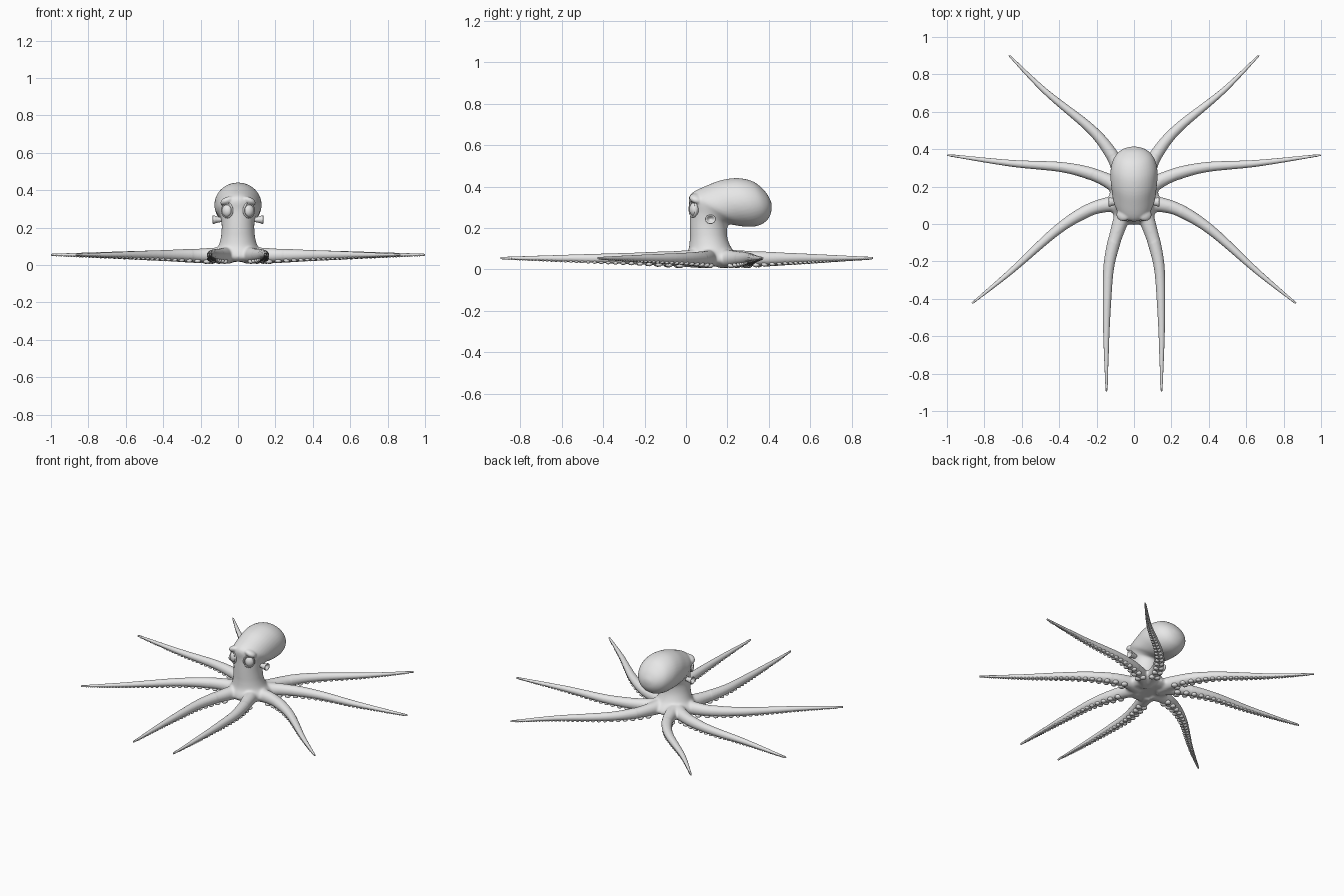
import bpy, bmesh, math
from mathutils import Vector, Matrix

if "Cube" in bpy.data.objects:
    bpy.data.objects.remove(bpy.data.objects["Cube"])

skin = bpy.data.materials.new("grey_skin")
skin.diffuse_color = (0.8, 0.8, 0.8, 1)
skin.use_nodes = True
skin.node_tree.nodes["Principled BSDF"].inputs["Base Color"].default_value = skin.diffuse_color


def spline(points, steps):
    """Catmull-Rom samples through points of any dimension."""
    p = [points[0]] + list(points) + [points[-1]]
    out = []
    for i in range(1, len(p) - 2):
        for s in range(steps):
            t = s / steps
            out.append([0.5 * (2 * b + (c - a) * t + (2 * a - 5 * b + 4 * c - d) * t * t
                               + (3 * b - a - 3 * c + d) * t ** 3)
                        for a, b, c, d in zip(p[i - 1], p[i], p[i + 1], p[i + 2])])
    out.append(list(points[-1]))
    return out


def loft(bm, rings):
    """Closed skin over a row of rings."""
    rows = [[bm.verts.new(c) for c in ring] for ring in rings]
    n = len(rows[0])
    for a, b in zip(rows, rows[1:]):
        for i in range(n):
            bm.faces.new((a[i], a[(i + 1) % n], b[(i + 1) % n], b[i]))
    bm.faces.new(rows[0][::-1])
    bm.faces.new(rows[-1])


def ball(bm, centre, size, tilt=(0, 0, 0), segments=24):
    m = Matrix.Translation(centre)
    for angle, axis in zip(tilt, "XYZ"):
        m = m @ Matrix.Rotation(math.radians(angle), 4, axis)
    m = m @ Matrix.Diagonal((*size, 1))
    bmesh.ops.create_uvsphere(bm, u_segments=segments, v_segments=segments // 2,
                              radius=1, matrix=m)


def finish(bm, name):
    bmesh.ops.recalc_face_normals(bm, faces=bm.faces)
    for f in bm.faces:
        f.smooth = True
    me = bpy.data.meshes.new(name)
    bm.to_mesh(me)
    bm.free()
    me.materials.append(skin)
    ob = bpy.data.objects.new(name, me)
    bpy.context.collection.objects.link(ob)
    return ob


TAU = 2 * math.pi

# Head and mantle sections: front y, z, back y, z, half width
sections = [
    (0.02, 0.018, 0.23, 0.018, 0.11), (-0.005, 0.04, 0.265, 0.04, 0.135),
    (0.0, 0.07, 0.25, 0.07, 0.13), (0.013, 0.10, 0.222, 0.10, 0.106),
    (0.018, 0.15, 0.202, 0.145, 0.092), (0.018, 0.22, 0.198, 0.19, 0.087),
    (0.018, 0.29, 0.207, 0.216, 0.092), (0.014, 0.345, 0.235, 0.214, 0.102),
    (0.035, 0.374, 0.265, 0.209, 0.114), (0.10, 0.405, 0.30, 0.206, 0.121),
    (0.17, 0.431, 0.335, 0.208, 0.126), (0.25, 0.441, 0.365, 0.218, 0.122),
    (0.325, 0.424, 0.392, 0.238, 0.102), (0.378, 0.381, 0.409, 0.268, 0.067),
    (0.405, 0.34, 0.414, 0.30, 0.027), (0.413, 0.318, 0.413, 0.314, 0.003)]
bm = bmesh.new()
rings = []
for fy, fz, by, bz, w in spline(sections, 4):
    c = Vector((0, (fy + by) / 2, (fz + bz) / 2))
    h = Vector((0, (fy - by) / 2, (fz - bz) / 2))
    rings.append([c + h * math.cos(a) + Vector((w * math.sin(a), 0, 0))
                  for a in (TAU * i / 40 for i in range(40))])
loft(bm, rings)

# Brow ridges over the eyes
for s in (-1, 1):
    ball(bm, (s * 0.055, 0.052, 0.342), (0.042, 0.038, 0.022), (-15, s * 20, 0))

# Arms: ground paths for one side, radius by fraction of length
paths = [
    [(0.05, 0.08), (0.08, -0.01), (0.113, -0.12), (0.136, -0.24),
     (0.144, -0.40), (0.148, -0.61), (0.147, -0.895)],
    [(0.05, 0.10), (0.13, 0.105), (0.25, 0.07), (0.417, -0.037),
     (0.66, -0.255), (0.867, -0.425)],
    [(0.05, 0.16), (0.12, 0.22), (0.235, 0.27), (0.395, 0.305),
     (0.66, 0.325), (1.0, 0.369)],
    [(0.05, 0.18), (0.075, 0.27), (0.125, 0.38), (0.235, 0.512),
     (0.475, 0.71), (0.668, 0.902)]]
taper = [(0, 0.047), (0.15, 0.037), (0.35, 0.028), (0.6, 0.020), (0.8, 0.013), (1, 0.006)]


def radius(f):
    for (a, ra), (b, rb) in zip(taper, taper[1:]):
        if f <= b:
            return ra + (rb - ra) * (f - a) / (b - a)
    return taper[-1][1]


suckers = bmesh.new()
for path in paths:
    for s in (-1, 1):
        pts = [Vector((s * x, y, 0)) for x, y in spline(path, 8)]
        run = [0]
        for a, b in zip(pts, pts[1:]):
            run.append(run[-1] + (b - a).length)
        total, rings, next_at = run[-1], [], 0.12
        for i, p in enumerate(pts):
            f = run[i] / total
            r = radius(f)
            d = (pts[min(i + 1, len(pts) - 1)] - pts[max(i - 1, 0)]).normalized()
            side = Vector((d.y, -d.x, 0))
            c = p + Vector((0, 0, 0.052 + 0.003 * f))
            rings.append([c + side * (r * math.cos(a)) + Vector((0, 0, r * math.sin(a)))
                          for a in (TAU * k / 16 for k in range(16))])
            # Two rows of suckers under this stretch of the arm
            while i + 1 < len(pts) and next_at < run[i + 1] and next_at < total * 0.97:
                q = p.lerp(pts[i + 1], (next_at - run[i]) / (run[i + 1] - run[i]))
                g = next_at / total
                r2 = radius(g)
                for row in (-1, 1):
                    pos = q + side * (row * 0.42 * r2)
                    pos.z = 0.052 + 0.003 * g - 0.85 * r2
                    m = Matrix.Translation(pos) @ Matrix.Diagonal((1, 1, 0.65, 1))
                    bmesh.ops.create_icosphere(suckers, subdivisions=2,
                                               radius=0.52 * r2, matrix=m)
                next_at += max(1.4 * r2, 0.013)
        loft(bm, rings)
body = finish(bm, "body_and_arms")
finish(suckers, "suckers")

# Fuse head and arms into one skin, then soften the joins near the centre
remesh = body.modifiers.new("fuse", 'REMESH')
remesh.mode = 'VOXEL'
remesh.voxel_size = 0.005
remesh.use_smooth_shade = True
bpy.context.view_layer.objects.active = body
body.select_set(True)
bpy.ops.object.modifier_apply(modifier="fuse")
bm = bmesh.new()
bm.from_mesh(body.data)
near = [v for v in bm.verts if math.hypot(v.co.x, v.co.y - 0.14) < 0.26 and v.co.z < 0.17]
head = [v for v in bm.verts if v.co.z >= 0.14]
for group, count in ((near, 18), (head, 5)):
    for _ in range(count):
        bmesh.ops.smooth_vert(bm, verts=group, factor=0.5, use_axis_x=True,
                              use_axis_y=True, use_axis_z=True)
for f in bm.faces:
    f.smooth = True
    f.material_index = 0
bm.to_mesh(body.data)
bm.free()
body.data.materials.clear()
body.data.materials.append(skin)

for s, label in ((-1, "left"), (1, "right")):
    # Bulging eye with a rim around it, pointed at the top
    bm = bmesh.new()
    ball(bm, (s * 0.058, 0.041, 0.29), (0.029, 0.024, 0.034), (0, 0, s * 30))
    turn = Matrix.Translation((s * 0.058, 0.034, 0.292)) @ Matrix.Rotation(math.radians(s * 30), 4, 'Z')
    rows = []
    for i in range(32):
        a = TAU * i / 32
        point = 0.012 * max(0, math.sin(a)) ** 6
        c = Vector((0.031 * math.cos(a), 0, 0.037 * math.sin(a) + point))
        out = c.normalized()
        rows.append([bm.verts.new(turn @ (c + out * 0.005 * math.cos(b)
                                          + Vector((0, 0.007 * math.sin(b), 0))))
                     for b in (TAU * k / 8 for k in range(8))])
    for i in range(32):
        a, b = rows[i], rows[(i + 1) % 32]
        for k in range(8):
            bm.faces.new((a[k], a[(k + 1) % 8], b[(k + 1) % 8], b[k]))
    finish(bm, label + "_eye")

    # Flared siphon on the side of the head
    bm = bmesh.new()
    profile = [(0.07, 0.014), (0.10, 0.016), (0.118, 0.021), (0.130, 0.026), (0.135, 0.024),
               (0.130, 0.018), (0.118, 0.011), (0.112, 0.002)]
    loft(bm, [[Vector((s * x, 0.118 + r * math.cos(a), 0.243 + 0.9 * r * math.sin(a)))
               for a in (TAU * i / 20 for i in range(20))] for x, r in profile])
    finish(bm, label + "_siphon")
